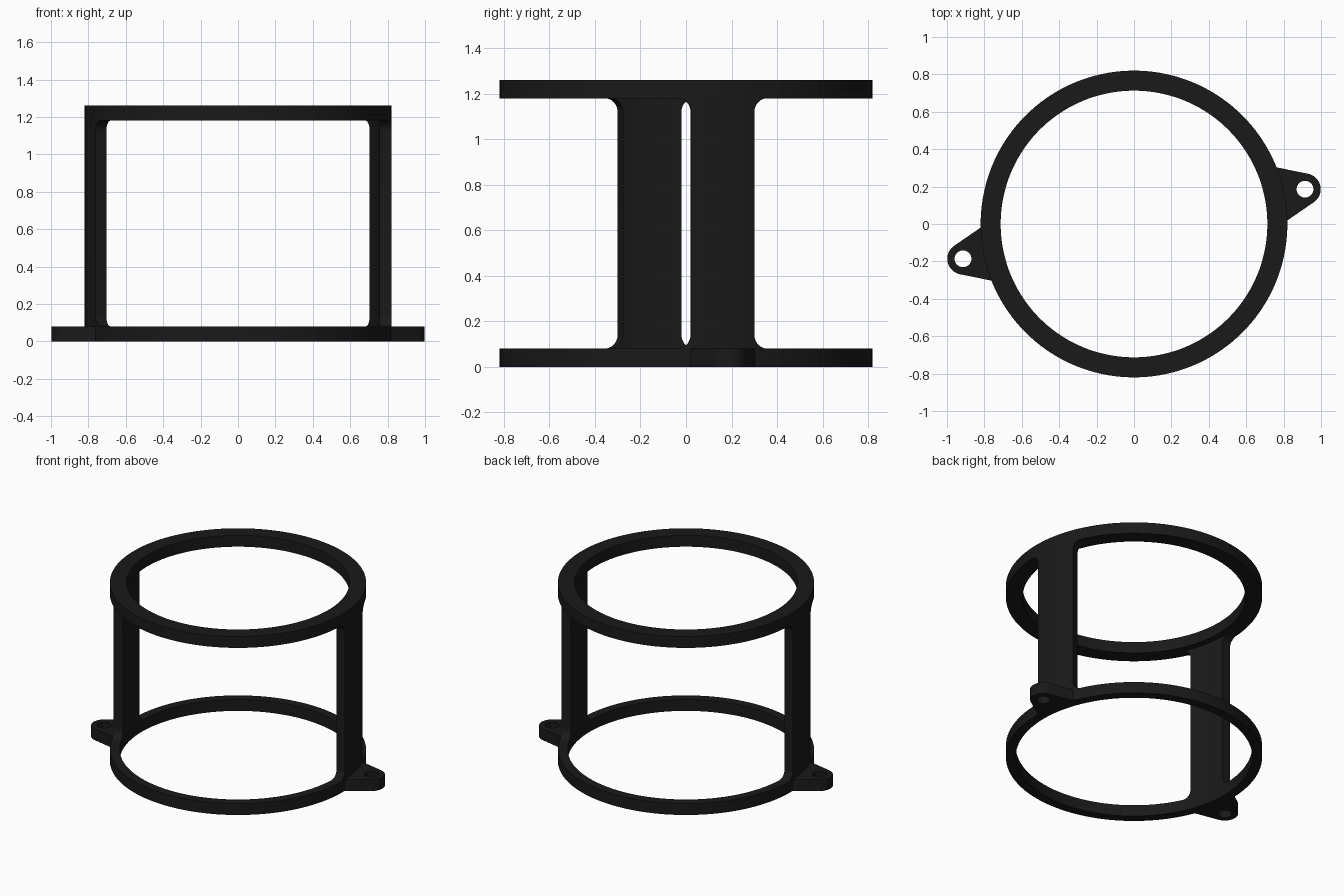
import bpy, bmesh
from math import sin, cos, pi, radians, sqrt, hypot, acos, atan2

if "Cube" in bpy.data.objects:
    bpy.data.objects.remove(bpy.data.objects["Cube"])

R_OUT, R_IN, R_TOP_IN = 0.82, 0.757, 0.713
THICK, HEIGHT = 0.08, 1.26
AXIS = radians(11.5)      # direction of pillar and tab
HALF = radians(10.0)      # half angular width of a pillar
FILLET = 0.06

black = bpy.data.materials.new("black")
black.diffuse_color = (0.01, 0.01, 0.01, 1)
black.use_nodes = True
black.node_tree.nodes["Principled BSDF"].inputs["Base Color"].default_value = black.diffuse_color


def finish(obj):
    obj.data.materials.clear()
    obj.data.materials.append(black)
    bpy.ops.object.select_all(action='DESELECT')
    bpy.context.view_layer.objects.active = obj
    obj.select_set(True)
    bpy.ops.object.shade_smooth_by_angle(angle=radians(30))
    return obj


def loft(name, loops, closed):
    """Skin between equal-length loops; cap the ends unless the loft is closed."""
    bm = bmesh.new()
    rows = [[bm.verts.new(p) for p in loop] for loop in loops]
    n = len(rows[0])
    pairs = list(zip(rows, rows[1:])) + ([(rows[-1], rows[0])] if closed else [])
    for a, b in pairs:
        for i in range(n):
            j = (i + 1) % n
            bm.faces.new((a[i], a[j], b[j], b[i]))
    if not closed:
        bm.faces.new(rows[0])
        bm.faces.new(rows[-1])
    bmesh.ops.recalc_face_normals(bm, faces=bm.faces)
    mesh = bpy.data.meshes.new(name)
    bm.to_mesh(mesh)
    bm.free()
    obj = bpy.data.objects.new(name, mesh)
    bpy.context.collection.objects.link(obj)
    return finish(obj)


def polar(r, a, z=0):
    return (r * cos(a), r * sin(a), z)


def ring(name, r_in, z):
    profile = [(r_in, z), (R_OUT, z), (R_OUT, z + THICK), (r_in, z + THICK)]
    loft(name, [[polar(r, 2 * pi * i / 144, h) for r, h in profile]
                for i in range(144)], True)


def pillar(name, turn):
    # curved wall whose sides flare into the rings with fillets
    steps = [FILLET * (1 - cos(pi / 2 * i / 8)) for i in range(9)]
    flare = [FILLET - sqrt(max(0, FILLET**2 - (FILLET - s)**2)) for s in steps]
    rows = [(THICK + s, f) for s, f in zip(steps, flare)]
    rows += [(HEIGHT - z, f) for z, f in reversed(rows)]
    loops = []
    for z, f in rows:
        h = HALF + f / 0.8
        angles = [turn + AXIS - h + 2 * h * i / 12 for i in range(13)]
        loops.append([polar(R_OUT, a, z) for a in angles] +
                     [polar(R_IN, a, z) for a in reversed(angles)])
    loft(name, loops, False)


def tab(name, turn):
    # tapered lug with rounded tip and a bolt hole, extruded from a 2D curve
    cx, r, hole, spread = 0.933, 0.084, 0.045, radians(10.4)
    px, py = 0.815 * cos(spread), 0.815 * sin(spread)
    tangent = atan2(py, px - cx) - acos(r / hypot(px - cx, py))
    outline = [polar(0.815, spread - 2 * spread * i / 12) for i in range(13)]
    outline += [(cx + r * cos(a), r * sin(a), 0) for a in
                [-tangent + 2 * tangent * i / 24 for i in range(25)]]
    circle = [(cx + hole * cos(a), hole * sin(a), 0) for a in
              [2 * pi * i / 32 for i in range(32)]]
    curve = bpy.data.curves.new(name, 'CURVE')
    curve.dimensions, curve.fill_mode = '2D', 'BOTH'
    curve.extrude = THICK / 2
    for pts in (outline, circle):
        spline = curve.splines.new('POLY')
        spline.points.add(len(pts) - 1)
        for p, co in zip(spline.points, pts):
            p.co = (*co, 1)
        spline.use_cyclic_u = True
    obj = bpy.data.objects.new(name, curve)
    bpy.context.collection.objects.link(obj)
    obj.location.z = THICK / 2
    obj.rotation_euler.z = turn + AXIS
    bpy.ops.object.select_all(action='DESELECT')
    bpy.context.view_layer.objects.active = obj
    obj.select_set(True)
    bpy.ops.object.convert(target='MESH')
    finish(bpy.context.view_layer.objects.active)


# Two rings
ring("bottom_ring", R_IN, 0)
ring("top_ring", R_TOP_IN, HEIGHT - THICK)

# Opposite pillars with mounting tabs
for side, turn in (("right", 0), ("left", pi)):
    pillar(side + "_pillar", turn)
    tab(side + "_mounting_tab", turn)
